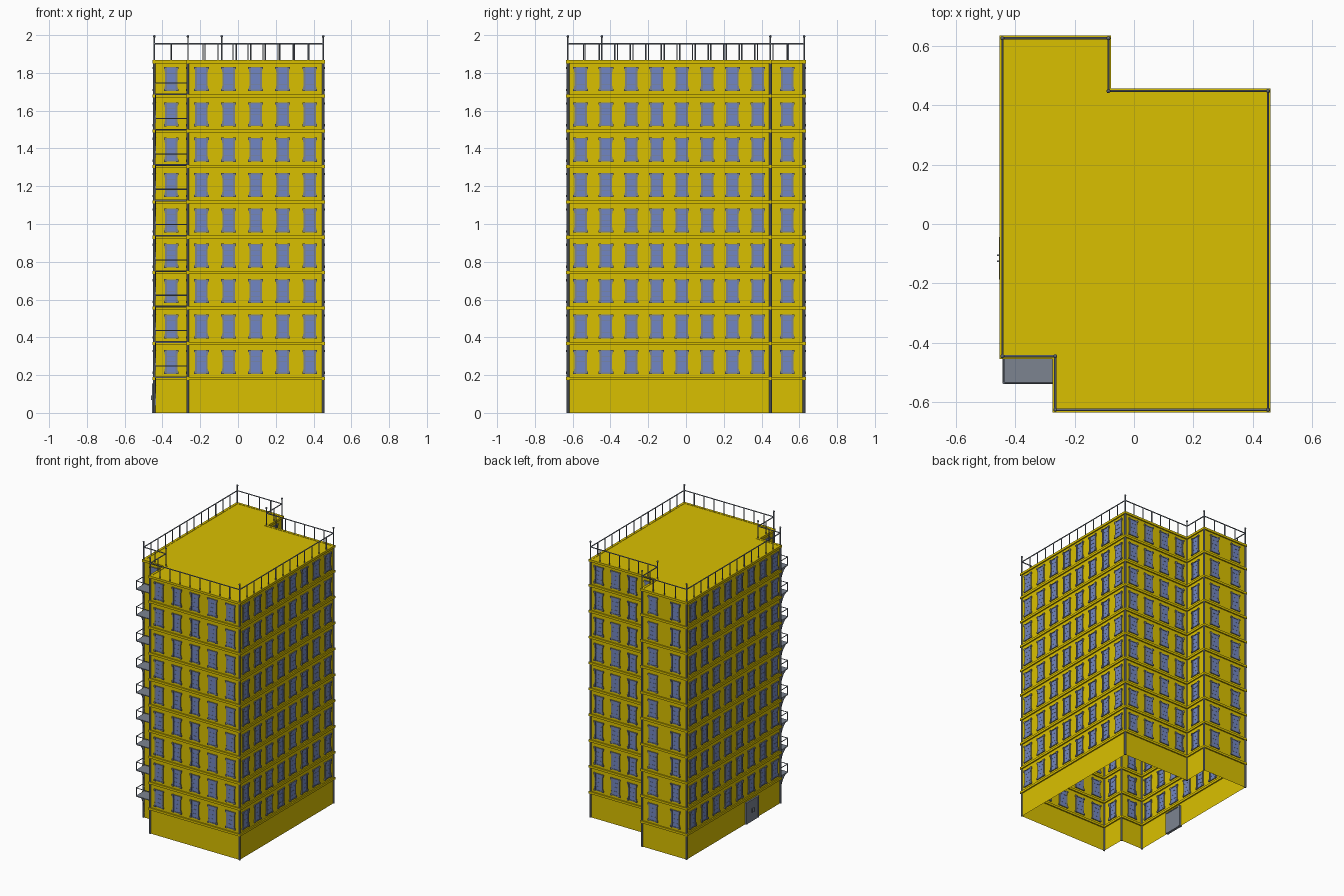
import bpy, bmesh, math
from mathutils import Vector, Matrix

if "Cube" in bpy.data.objects:
    bpy.data.objects.remove(bpy.data.objects["Cube"])


def material(name, rgb):
    m = bpy.data.materials.new(name)
    m.use_nodes = True
    m.diffuse_color = (*rgb, 1)
    m.node_tree.nodes["Principled BSDF"].inputs["Base Color"].default_value = (*rgb, 1)
    return m


YELLOW = material("mustard wall", (0.7, 0.53, 0.0))
BLUE = material("window blue", (0.165, 0.24, 0.55))
GREY = material("slate grey", (0.2, 0.23, 0.28))

ROOF, BASE, FLOORS = 1.865, 0.18, 9
STEP = (ROOF - BASE) / FLOORS
X0, X1, Y = -0.443, 0.451, 0.625
NOTCH_X, NOTCH_Y, BACK_X, BACK_Y = -0.265, -0.445, -0.086, 0.447
OUTLINE = [Vector(p) for p in (
    (NOTCH_X, -Y), (X1, -Y), (X1, BACK_Y), (BACK_X, BACK_Y),
    (BACK_X, Y), (X0, Y), (X0, NOTCH_Y), (NOTCH_X, NOTCH_Y))]
WINDOWS_PER_WALL = (5, 8, 4, 1, 2, 8, 1, 1)
WALLS = [(p, OUTLINE[(i + 1) % len(OUTLINE)]) for i, p in enumerate(OUTLINE)]


def box(bm, centre, size, mat=0, angle=0.0):
    m = (Matrix.Translation(centre) @ Matrix.Rotation(angle, 4, 'Z')
         @ Matrix.Diagonal((*size, 1)))
    verts = bmesh.ops.create_cube(bm, size=1, matrix=m)["verts"]
    for f in {f for v in verts for f in v.link_faces}:
        f.material_index = mat
    return verts


def rod(bm, a, b, radius, sides=6):
    a, b = Vector(a), Vector(b)
    d = b - a
    m = Matrix.Translation((a + b) / 2) @ d.to_track_quat('Z', 'Y').to_matrix().to_4x4()
    bmesh.ops.create_cone(bm, segments=sides, radius1=radius, radius2=radius,
                          depth=d.length, cap_ends=True, matrix=m)


def to_mesh(bm, name, *mats):
    me = bpy.data.meshes.new(name)
    bm.to_mesh(me)
    bm.free()
    for m in mats:
        me.materials.append(m)
    return me


def place(me, name, loc=(0, 0, 0), angle=0.0):
    ob = bpy.data.objects.new(name, me)
    ob.location = loc
    ob.rotation_euler.z = angle
    bpy.context.collection.objects.link(ob)


def heading(a, b):
    return math.atan2(b.y - a.y, b.x - a.x)


# Open-bottomed shell with a flat roof
bm = bmesh.new()
low = [bm.verts.new((p.x, p.y, 0)) for p in OUTLINE]
top = [bm.verts.new((p.x, p.y, ROOF)) for p in OUTLINE]
for i in range(len(low)):
    j = (i + 1) % len(low)
    bm.faces.new((low[i], low[j], top[j], top[i]))
bm.faces.new(top)
place(to_mesh(bm, "wall_shell", YELLOW), "wall_shell")

# Ledges between storeys and along the roof edge
bm = bmesh.new()
LEDGE, OUT = 0.016, 0.009
for k in range(FLOORS + 1):
    z = min(BASE + k * STEP + 0.001, ROOF - LEDGE / 2 + 0.002)
    for a, b in WALLS:
        mid, length = (a + b) / 2, (b - a).length
        box(bm, (mid.x, mid.y, z), (length + 2 * OUT, 2 * OUT, LEDGE),
            angle=heading(a, b))
place(to_mesh(bm, "storey_ledges", YELLOW), "storey_ledges")

# Window: pane, bars, waisted side columns, lintel and sill
bm = bmesh.new()
box(bm, (0, 0, 0), (0.05, 0.006, 0.12), 0)
for z in (-0.03, 0.0, 0.03):
    box(bm, (0, 0, z), (0.05, 0.008, 0.002), 1)
for z in (-0.06, 0.06):
    box(bm, (0, 0, z), (0.058, 0.012, 0.006), 1)
for s in (-1, 1):
    box(bm, (s * 0.028, 0, 0), (0.01, 0.012, 0.12), 1)
    for e in (-1, 1):
        box(bm, (s * 0.032, 0, e * 0.058), (0.014, 0.018, 0.012), 1)
        flare = box(bm, (s * 0.031, 0, e * 0.042), (0.012, 0.014, 0.022), 1)
        for v in flare:
            if abs(v.co.z) < 0.04 and abs(v.co.x) > 0.033:
                v.co.x = s * 0.032
window_mesh = to_mesh(bm, "window", BLUE, GREY)
for (a, b), count in zip(WALLS, WINDOWS_PER_WALL):
    for n in range(count):
        p = a.lerp(b, (n + 0.5) / count)
        for k in range(FLOORS):
            place(window_mesh, "window", (p.x, p.y, BASE + k * STEP + 0.09), heading(a, b))

# Corner pipes
bm = bmesh.new()
for p in OUTLINE:
    rod(bm, (p.x, p.y, 0), (p.x, p.y, ROOF), 0.007, 10)
place(to_mesh(bm, "corner_pipes", GREY), "corner_pipes")

# Roof railing with tall ball-topped corner posts
bm = bmesh.new()
RAIL = 1.955
for a, b in WALLS:
    rod(bm, (a.x, a.y, RAIL), (b.x, b.y, RAIL), 0.004)
    rod(bm, (a.x, a.y, ROOF), (a.x, a.y, 1.995), 0.004)
    bmesh.ops.create_icosphere(bm, subdivisions=2, radius=0.007,
                               matrix=Matrix.Translation((a.x, a.y, 1.993)))
    count = max(2, round((b - a).length / 0.08))
    for n in range(1, count):
        p = a.lerp(b, n / count)
        rod(bm, (p.x, p.y, ROOF), (p.x, p.y, RAIL), 0.0035)
place(to_mesh(bm, "roof_railing", GREY), "roof_railing")

# Balcony: slab, railing and a curved bracket at the open end
bm = bmesh.new()
L, R, F, H, DROP = X0 + 0.004, NOTCH_X - 0.006, -0.535, 0.06, 0.15
box(bm, ((L + R) / 2, (F + NOTCH_Y) / 2, 0), (R - L, NOTCH_Y - F, 0.008))
arc = [(F + 0.085 * math.sin(t), DROP * (math.cos(t) - 1))
       for t in (i * math.pi / 12 for i in range(7))]
profile = [bm.verts.new((L, y, z)) for y, z in arc + [(NOTCH_Y, -DROP), (NOTCH_Y, 0)]]
face = bm.faces.new(profile)
moved = bmesh.ops.extrude_face_region(bm, geom=[face])["geom"]
bmesh.ops.translate(bm, vec=(0.004, 0, 0),
                    verts=[v for v in moved if isinstance(v, bmesh.types.BMVert)])
bmesh.ops.recalc_face_normals(bm, faces=bm.faces)
for z in (0.002, H):
    rod(bm, (L, F, z), (R, F, z), 0.003)
    rod(bm, (L, F, z), (L, NOTCH_Y, z), 0.003)
rod(bm, (R, F, H), (R, NOTCH_Y, H), 0.003)
for x, y in ((L, F), (R, F), (L, NOTCH_Y - 0.003)):
    rod(bm, (x, y, 0), (x, y, H + 0.004), 0.003)
balcony_mesh = to_mesh(bm, "balcony", GREY)
for k in range(FLOORS):
    place(balcony_mesh, "balcony", (0, 0, BASE + k * STEP + 0.008))

# Double door with frame and handles on the side wall
bm = bmesh.new()
DOOR_Y = -0.115
for s in (-1, 1):
    box(bm, (X0, DOOR_Y + s * 0.033, 0.074), (0.018, 0.062, 0.148))
    box(bm, (X0, DOOR_Y + s * 0.068, 0.078), (0.024, 0.008, 0.156))
    box(bm, (X0 - 0.012, DOOR_Y + s * 0.01, 0.08), (0.012, 0.005, 0.025))
box(bm, (X0, DOOR_Y, 0.152), (0.024, 0.136, 0.008))
box(bm, (X0, DOOR_Y, 0.074), (0.02, 0.004, 0.148))
place(to_mesh(bm, "double_door", GREY), "double_door")
